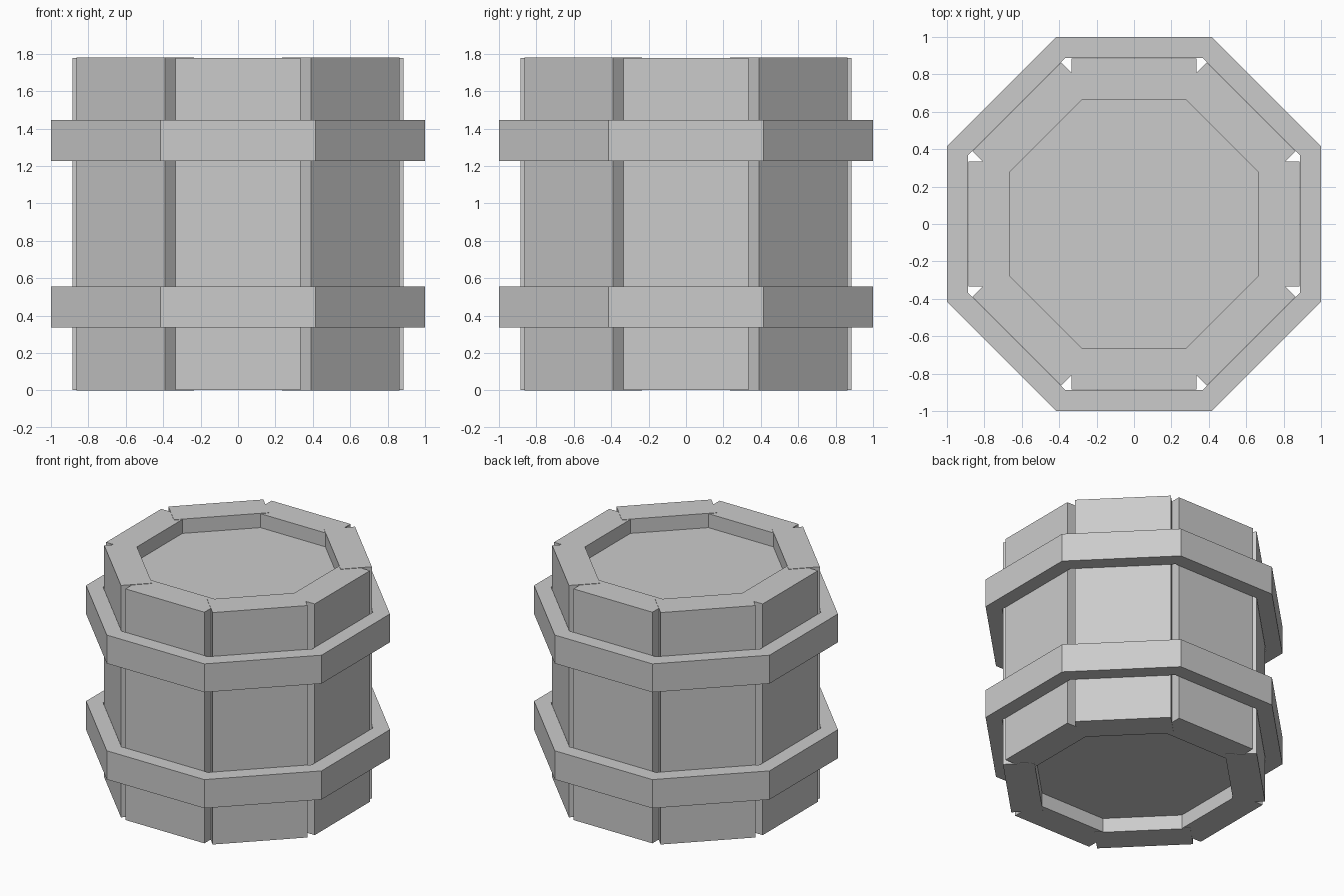
import bpy, bmesh
from math import pi, cos, sin

if "Cube" in bpy.data.objects:
    bpy.data.objects.remove(bpy.data.objects["Cube"])

H = 1.78          # barrel height
R_OUT = 0.886     # stave outer face distance
R_IN = 0.666      # stave inner face distance


def finish(name, bm):
    bmesh.ops.recalc_face_normals(bm, faces=bm.faces[:])
    me = bpy.data.meshes.new(name)
    bm.to_mesh(me)
    bm.free()
    ob = bpy.data.objects.new(name, me)
    bpy.context.collection.objects.link(ob)
    return ob


def octagon(apothem, z):
    r = apothem / cos(pi / 8)
    return [(r * cos(pi / 8 + i * pi / 4), r * sin(pi / 8 + i * pi / 4), z) for i in range(8)]


# Eight plain plank staves; the straight ones are a hair shorter than the diagonals
def stave(i):
    inset = 0.003 if i % 2 == 0 else 0.0
    bm = bmesh.new()
    bmesh.ops.create_cube(bm, size=1)
    for v in bm.verts:
        v.co.x = R_OUT if v.co.x > 0 else R_IN
        v.co.y *= 0.67
        v.co.z = H - inset if v.co.z > 0 else inset
    ob = finish(f"stave_{i + 1}", bm)
    ob.rotation_euler.z = i * pi / 4


# Octagonal hoop with a rectangular section
def hoop(name, z0, z1):
    bm = bmesh.new()
    loops = [[bm.verts.new(p) for p in octagon(a, z)]
             for a, z in ((1.0, z0), (1.0, z1), (0.888, z1), (0.888, z0))]
    for k in range(4):
        a, b = loops[k], loops[(k + 1) % 4]
        for i in range(8):
            j = (i + 1) % 8
            bm.faces.new((a[i], a[j], b[j], b[i]))
    finish(name, bm)


# Recessed octagonal end board
def lid(name, z0, z1):
    bm = bmesh.new()
    lo = [bm.verts.new(p) for p in octagon(0.70, z0)]
    hi = [bm.verts.new(p) for p in octagon(0.70, z1)]
    bm.faces.new(lo[::-1])
    bm.faces.new(hi)
    for i in range(8):
        j = (i + 1) % 8
        bm.faces.new((lo[i], lo[j], hi[j], hi[i]))
    finish(name, bm)


for i in range(8):
    stave(i)
hoop("lower_hoop", 0.337, 0.557)
hoop("upper_hoop", 1.227, 1.445)
lid("bottom_board", 0.11, 0.22)
lid("top_board", H - 0.22, H - 0.11)
